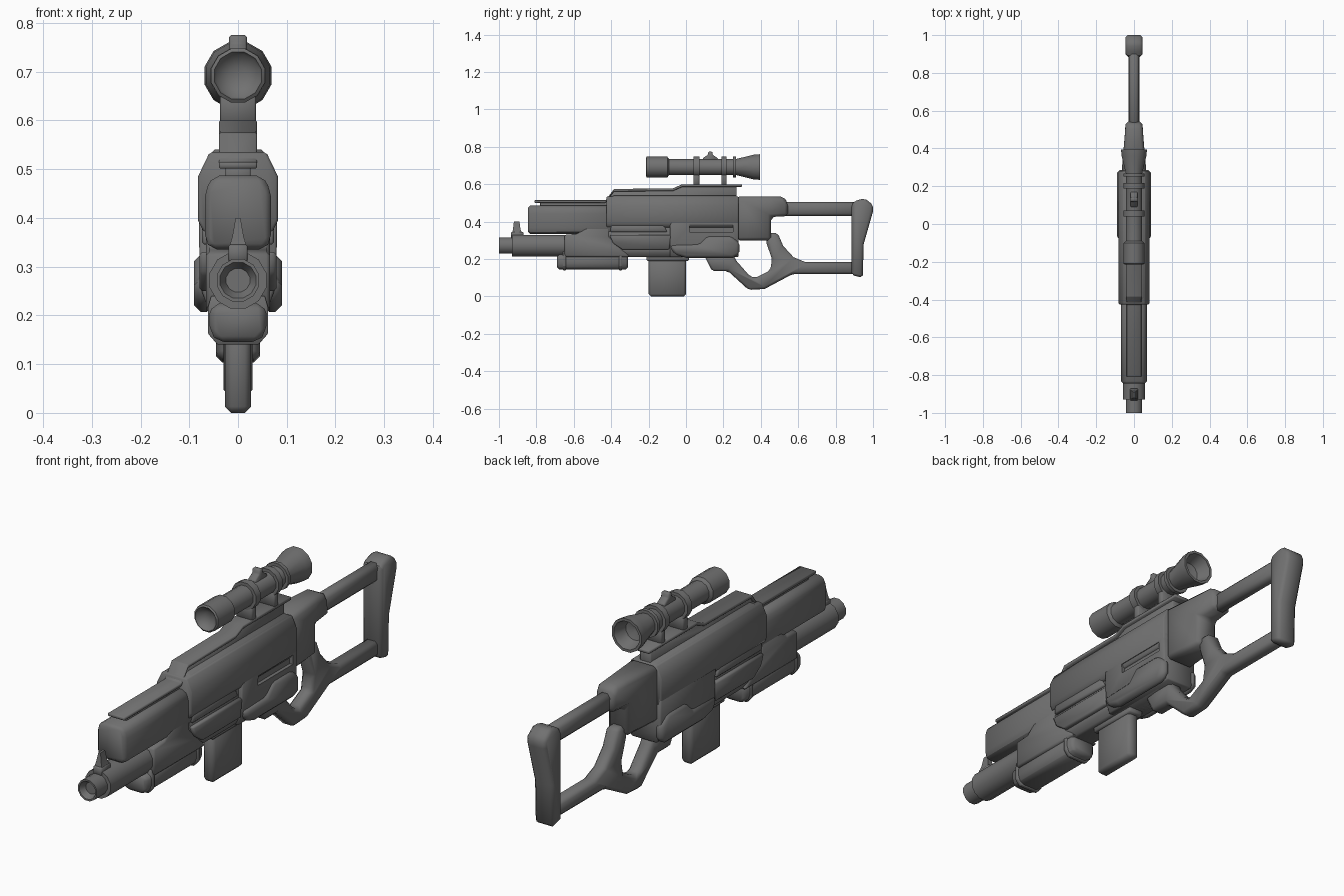
import bpy, bmesh, math

cube = bpy.data.objects.get("Cube")
if cube:
    bpy.data.objects.remove(cube, do_unlink=True)

GREY = (0.165, 0.165, 0.165, 1)
metal = bpy.data.materials.new("dark_grey_metal")
metal.use_nodes = True
metal.diffuse_color = GREY
metal.node_tree.nodes["Principled BSDF"].inputs["Base Color"].default_value = GREY


def finish(name, bm, bevel=0.0, angle=50):
    """Chamfer the sharp edges and turn the bmesh into an object."""
    bmesh.ops.recalc_face_normals(bm, faces=bm.faces)
    if bevel:
        edges = [e for e in bm.edges if len(e.link_faces) == 2
                 and e.calc_face_angle(0) > math.radians(28)]
        bmesh.ops.bevel(bm, geom=edges, offset=bevel, segments=1,
                        profile=0.5, affect='EDGES', clamp_overlap=True)
    mesh = bpy.data.meshes.new(name)
    bm.to_mesh(mesh)
    bm.free()
    mesh.materials.append(metal)
    ob = bpy.data.objects.new(name, mesh)
    bpy.context.collection.objects.link(ob)
    smooth(ob, angle)
    return ob


def smooth(ob, angle=50):
    bpy.ops.object.select_all(action='DESELECT')
    ob.select_set(True)
    bpy.context.view_layer.objects.active = ob
    bpy.ops.object.shade_smooth_by_angle(angle=math.radians(angle))


def bridge(bm, rings):
    """Join equal rings of points into a closed skin."""
    rings = [[bm.verts.new(p) for p in ring] for ring in rings]
    n = len(rings[0])
    for a, b in zip(rings, rings[1:]):
        for i in range(n):
            j = (i + 1) % n
            bm.faces.new((a[i], a[j], b[j], b[i]))
    bm.faces.new(rings[0])
    bm.faces.new(rings[-1])


def prism(name, outline, width, bevel=0.01, centre=0.0):
    """Side outline (y, z) extruded across x; width may depend on y."""
    w = width if callable(width) else (lambda y: width)
    bm = bmesh.new()
    bridge(bm, [[(centre + s * w(y), y, z) for y, z in outline] for s in (-1, 1)])
    return finish(name, bm, bevel)


def section(name, half, y0, y1, bevel=0.01):
    """Mirrored cross-section (x, z) extruded along y."""
    ring = half + [(-x, z) for x, z in reversed(half)]
    bm = bmesh.new()
    bridge(bm, [[(x, y, z) for x, z in ring] for y in (y0, y1)])
    return finish(name, bm, bevel)


def lathe(name, profile, z, sides=12):
    """Profile (y, radius) turned around an axis along y."""
    bm = bmesh.new()
    turns = [2 * math.pi * (i + 0.5) / sides for i in range(sides)]
    bridge(bm, [[(r * math.cos(t), y, z + r * math.sin(t)) for t in turns]
                for y, r in profile])
    return finish(name, bm, 0, 40)


def box(name, x0, x1, y0, y1, z0, z1, bevel=0.004):
    return prism(name, [(y0, z0), (y1, z0), (y1, z1), (y0, z1)],
                 (x1 - x0) / 2, bevel, (x0 + x1) / 2)


# Barrel, muzzle and front sight
lathe("barrel", [(-0.93, 0.045), (-0.93, 0.06), (-0.4, 0.06)], 0.272)
lathe("muzzle", [(-0.975, 0.025), (-1, 0.038), (-1, 0.045), (-0.92, 0.045)], 0.272)
box("sight_base", -0.02, 0.02, -0.935, -0.87, 0.31, 0.345)
bm = bmesh.new()
bridge(bm, [[(-w, a, z), (w, a, z), (w, b, z), (-w, b, z)]
            for w, a, b, z in ((0.02, -0.93, -0.875, 0.335), (0.012, -0.925, -0.885, 0.36),
                               (0.005, -0.92, -0.89, 0.4))])
finish("front_sight", bm)

# Upper receiver: front shroud, main body and lower rear body
section("front_shroud", [(0.055, 0.335), (0.068, 0.355), (0.068, 0.455), (0.05, 0.487)],
        -0.845, -0.38, 0.012)
prism("main_body_top", [(-0.435, 0.46), (-0.4, 0.54), (0.28, 0.54), (0.28, 0.46)], 0.062, 0.014)
section("main_body", [(0.07, 0.37), (0.082, 0.395), (0.082, 0.485), (0.058, 0.535)],
        -0.425, 0.28, 0.005)
section("inner_core", [(0.045, 0.21), (0.062, 0.24), (0.062, 0.4)], -0.5, 0.2, 0.006)
rear = section("rear_body", [(0.06, 0.21), (0.078, 0.26), (0.081, 0.42)], -0.085, 0.28, 0.005)

# Ejection slot, cut on the left side only
cutter = box("slot_cutter", 0.065, 0.12, 0.02, 0.25, 0.345, 0.385, 0)
cut = rear.modifiers.new("slot", 'BOOLEAN')
cut.object = cutter
cut.solver = 'EXACT'
bpy.context.view_layer.objects.active = rear
bpy.ops.object.modifier_apply(modifier="slot")
bpy.data.objects.remove(cutter, do_unlink=True)
smooth(rear)

# Handguard, side vents and lower plates
prism("handguard", [(-0.65, 0.212), (-0.65, 0.33), (-0.58, 0.335), (-0.5, 0.4), (-0.41, 0.4),
                    (-0.41, 0.32), (-0.36, 0.27), (-0.3, 0.212)], 0.066, 0.008)
for side, label in ((1, "left"), (-1, "right")):
    prism("vent_upper_bar_" + label, [(-0.405, 0.345), (-0.4, 0.385), (-0.12, 0.385), (-0.1, 0.345)],
          0.012, 0.005, side * 0.062)
    prism("vent_lower_bar_" + label, [(-0.41, 0.33), (-0.39, 0.285), (-0.34, 0.25),
                                      (-0.09, 0.25), (-0.08, 0.33)], 0.012, 0.006, side * 0.067)
    prism("lower_plate_" + label, [(-0.09, 0.275), (0.07, 0.28), (0.115, 0.325), (0.24, 0.325),
                                   (0.285, 0.29), (0.285, 0.225), (0.25, 0.207), (0.0, 0.207),
                                   (-0.06, 0.225)], 0.02, 0.014, side * 0.07)

# Foregrip pod with two bands
section("foregrip_pod", [(0.04, 0.145), (0.058, 0.165), (0.058, 0.205), (0.05, 0.225)],
        -0.69, -0.31, 0.012)
for i, y in enumerate((-0.65, -0.35)):
    section("pod_band_%d" % i, [(0.042, 0.14), (0.062, 0.163), (0.062, 0.215), (0.055, 0.24)],
            y - 0.008, y + 0.008, 0.002)

# Magazine and collar
box("magazine", -0.027, 0.027, -0.2, 0.0, 0.0, 0.22, 0.013)
box("magazine_collar", -0.034, 0.034, -0.212, 0.015, 0.19, 0.225, 0.006)

# Stepped top rail on a narrow neck
top = [(-0.81, 0.515), (-0.43, 0.515), (-0.385, 0.575), (-0.07, 0.578), (-0.02, 0.6), (0.3, 0.6)]
low = [(y, z - 0.014) for y, z in reversed(top)]
prism("top_rail", top + low, 0.039, 0.003)
neck = [(max(-0.78, min(y, 0.27)), z - 0.008) for y, z in top]
prism("rail_neck", neck + [(0.27, 0.5), (-0.4, 0.47), (-0.78, 0.47)], 0.026, 0.003)

# Rear receiver, narrowing toward the stock
prism("rear_receiver", [(0.27, 0.3), (0.27, 0.535), (0.45, 0.535), (0.52, 0.535), (0.545, 0.5),
                        (0.545, 0.43), (0.455, 0.425), (0.455, 0.3)],
      lambda y: 0.066 if y < 0.3 else 0.05 if y < 0.5 else 0.044, 0.016)

# Stock: upper tube, butt, and lower strut joined to grip and guard
box("stock_tube", -0.027, 0.027, 0.5, 0.92, 0.43, 0.505, 0.014)
prism("butt", [(0.885, 0.49), (0.9, 0.51), (0.955, 0.525), (1.0, 0.49), (1.0, 0.455),
               (0.95, 0.28), (0.945, 0.1), (0.885, 0.115)], 0.045, 0.016)
prism("grip_and_guard", [(0.1, 0.215), (0.14, 0.135), (0.225, 0.135), (0.335, 0.035),
                         (0.42, 0.04), (0.57, 0.12), (0.9, 0.12), (0.9, 0.183), (0.64, 0.183),
                         (0.575, 0.21), (0.52, 0.27), (0.49, 0.34), (0.43, 0.34), (0.43, 0.285),
                         (0.46, 0.2), (0.45, 0.14), (0.37, 0.1), (0.34, 0.11),
                         (0.27, 0.19), (0.25, 0.23)], 0.03, 0.012)

# Scope with hollow ends, rings, mounts and turret
AXIS = 0.692
lathe("scope", [(-0.19, 0.02), (-0.205, 0.045), (-0.215, 0.05), (-0.21, 0.057), (-0.1, 0.057),
                (-0.09, 0.045), (0.27, 0.045), (0.36, 0.068), (0.395, 0.071), (0.395, 0.06),
                (0.34, 0.042), (0.33, 0.01)], AXIS)
for i, (y, w) in enumerate(((0.055, 0.016), (0.203, 0.014), (0.26, 0.008))):
    lathe("scope_ring_%d" % i, [(y - w, 0.04), (y - w, 0.058), (y + w, 0.058), (y + w, 0.04)], AXIS)
    if i < 2:
        box("scope_mount_%d" % i, -0.037, 0.037, y - w, y + w, 0.595, 0.66)
prism("scope_turret", [(0.09, 0.72), (0.09, 0.74), (0.117, 0.757), (0.12, 0.775), (0.14, 0.775),
                       (0.143, 0.757), (0.17, 0.74), (0.17, 0.72)], 0.018, 0.004)
